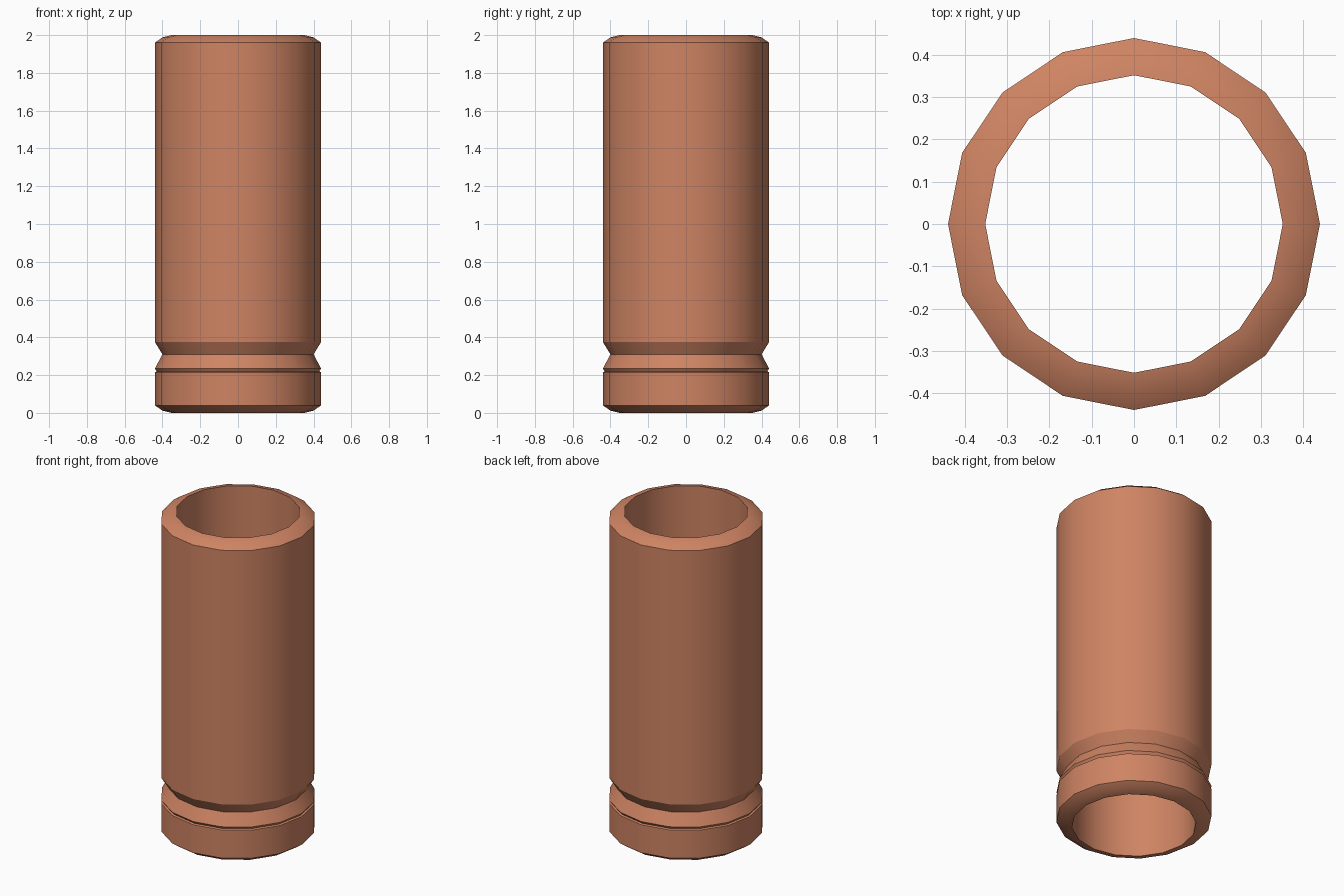
import bpy, bmesh, math

cube = bpy.data.objects.get("Cube")
if cube:
    bpy.data.objects.remove(cube, do_unlink=True)

SIDES = 16

# Single copper-toned material
copper = bpy.data.materials.new("copper")
copper.use_nodes = True
colour = (0.62, 0.23, 0.125, 1.0)
copper.diffuse_color = colour
copper.node_tree.nodes["Principled BSDF"].inputs["Base Color"].default_value = colour


def lathe(name, profile, material):
    """Revolve a closed (radius, height) profile around the z axis."""
    bm = bmesh.new()
    rings = []
    for r, z in profile:
        rings.append([bm.verts.new((r * math.cos(2 * math.pi * i / SIDES),
                                    r * math.sin(2 * math.pi * i / SIDES), z))
                      for i in range(SIDES)])
    for k, low in enumerate(rings):
        high = rings[(k + 1) % len(rings)]
        for i in range(SIDES):
            j = (i + 1) % SIDES
            bm.faces.new((low[i], low[j], high[j], high[i]))
    bmesh.ops.recalc_face_normals(bm, faces=bm.faces)
    mesh = bpy.data.meshes.new(name)
    bm.to_mesh(mesh)
    bm.free()
    mesh.materials.append(material)
    obj = bpy.data.objects.new(name, mesh)
    bpy.context.collection.objects.link(obj)
    return obj


# Open tube: chamfered ends, base rim, lip and V groove, straight body, bore
casing = lathe("tube_casing", [
    (0.352, 0.0), (0.40, 0.012), (0.44, 0.04),    # bottom chamfer
    (0.44, 0.215), (0.43, 0.22), (0.44, 0.235),   # base rim and lip
    (0.40, 0.31), (0.44, 0.375),                  # groove
    (0.44, 1.96), (0.40, 1.988), (0.352, 2.0),    # body and top chamfer
], copper)

bpy.ops.object.select_all(action='DESELECT')
casing.select_set(True)
bpy.context.view_layer.objects.active = casing
bpy.ops.object.shade_smooth_by_angle(angle=math.radians(25))
